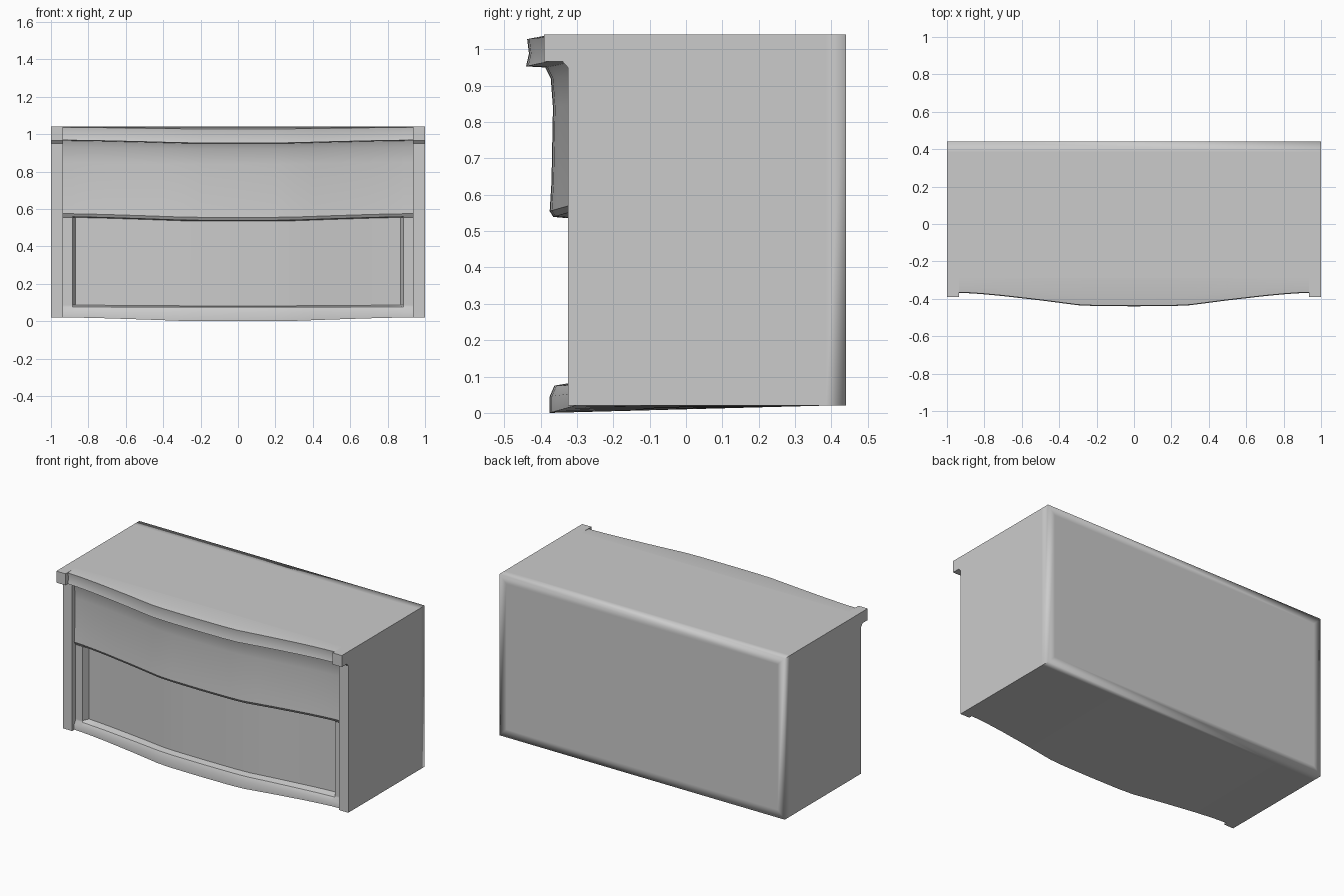
import bpy, bmesh, math

if "Cube" in bpy.data.objects:
    bpy.data.objects.remove(bpy.data.objects["Cube"])


def make(name, verts, faces, angle=35):
    mesh = bpy.data.meshes.new(name)
    mesh.from_pydata(verts, [], faces)
    bm = bmesh.new()
    bm.from_mesh(mesh)
    bmesh.ops.recalc_face_normals(bm, faces=bm.faces[:])
    bm.to_mesh(mesh)
    bm.free()
    ob = bpy.data.objects.new(name, mesh)
    bpy.context.collection.objects.link(ob)
    bpy.ops.object.select_all(action='DESELECT')
    ob.select_set(True)
    bpy.context.view_layer.objects.active = ob
    bpy.ops.object.shade_smooth_by_angle(angle=math.radians(angle))
    return ob


# Case body: open-front box, softly shaded round the back edges
def ring(y, inset=0):
    x, lo, hi = 1 - inset, 0.02 + inset, 1.04 - inset
    return [(-x, y, lo), (x, y, lo), (x, y, hi), (-x, y, hi)]


verts = ring(-0.29) + ring(0.385) + ring(0.44) + ring(0.44, 0.05)
faces = [(r * 4 + i, r * 4 + (i + 1) % 4, r * 4 + 4 + (i + 1) % 4, r * 4 + 4 + i)
         for r in range(3) for i in range(4)] + [(12, 13, 14, 15)]
body = make("case_body", verts, faces, 180)
sharp = body.data.attributes.get("sharp_edge") or body.data.attributes.new("sharp_edge", 'BOOLEAN', 'EDGE')
for e in body.data.edges:
    a, b = (v // 4 for v in e.vertices)
    sharp.data[e.index].value = {a, b} in ({0, 1}, {1, 2})

# Corner posts with a stepped cornice block on top
profile = [(-0.29, 0.02), (-0.325, 0.02), (-0.325, 0.95), (-0.34, 0.967),
           (-0.39, 0.967), (-0.39, 1.04), (-0.29, 1.04)]
n = len(profile)
for side, label in ((1, "right"), (-1, "left")):
    verts = [(side * x, y, z) for x in (0.935, 1.0) for y, z in profile]
    faces = [(i, (i + 1) % n, n + (i + 1) % n, n + i) for i in range(n)]
    faces += [tuple(range(n)), tuple(range(n, 2 * n))]
    make(label + "_post", verts, faces)

# Bowed drawer front: underside, recessed panel, upper panel and cornice
half = [(0.937, 0), (0.885, 0.03), (0.868, 0.04), (0.8, 0.11), (0.7, 0.24), (0.6, 0.4),
        (0.5, 0.56), (0.4, 0.74), (0.3, 0.92), (0.2, 0.98), (0.0, 1.0)]
columns = [(-x, b) for x, b in half] + [(x, b) for x, b in half[-2::-1]]
# y and z at the ends, y and z shift at the middle, recess depth
rows = [(0.38, 0.02, 0, 0, 0),
        (-0.303, 0.02, -0.072, -0.02, 0),
        (-0.303, 0.055, -0.072, -0.01, 0),
        (-0.290, 0.075, -0.072, 0, 0),
        (-0.290, 0.086, -0.072, -0.004, 0.042),
        (-0.290, 0.555, -0.072, -0.02, 0.042),
        (-0.293, 0.559, -0.072, -0.02, 0),
        (-0.303, 0.575, -0.072, -0.02, 0),
        (-0.298, 0.65, -0.072, -0.015, 0),
        (-0.294, 0.85, -0.072, -0.01, 0),
        (-0.300, 0.93, -0.072, -0.01, 0),
        (-0.315, 0.965, -0.072, -0.015, 0),
        (-0.368, 0.968, -0.072, -0.015, 0),
        (-0.360, 1.0, -0.072, -0.012, 0),
        (-0.365, 1.036, -0.072, -0.008, 0),
        (-0.33, 1.04, -0.06, -0.003, 0),
        (-0.28, 1.04, 0, 0, 0)]
verts = [(x, y + dy * b + (d if abs(x) < 0.88 else 0), z + dz * b)
         for y, z, dy, dz, d in rows for x, b in columns]
m = len(columns)
faces = [(r * m + i, r * m + i + 1, r * m + m + i + 1, r * m + m + i)
         for r in range(len(rows) - 1) for i in range(m - 1)]
make("bowed_front", verts, faces)
